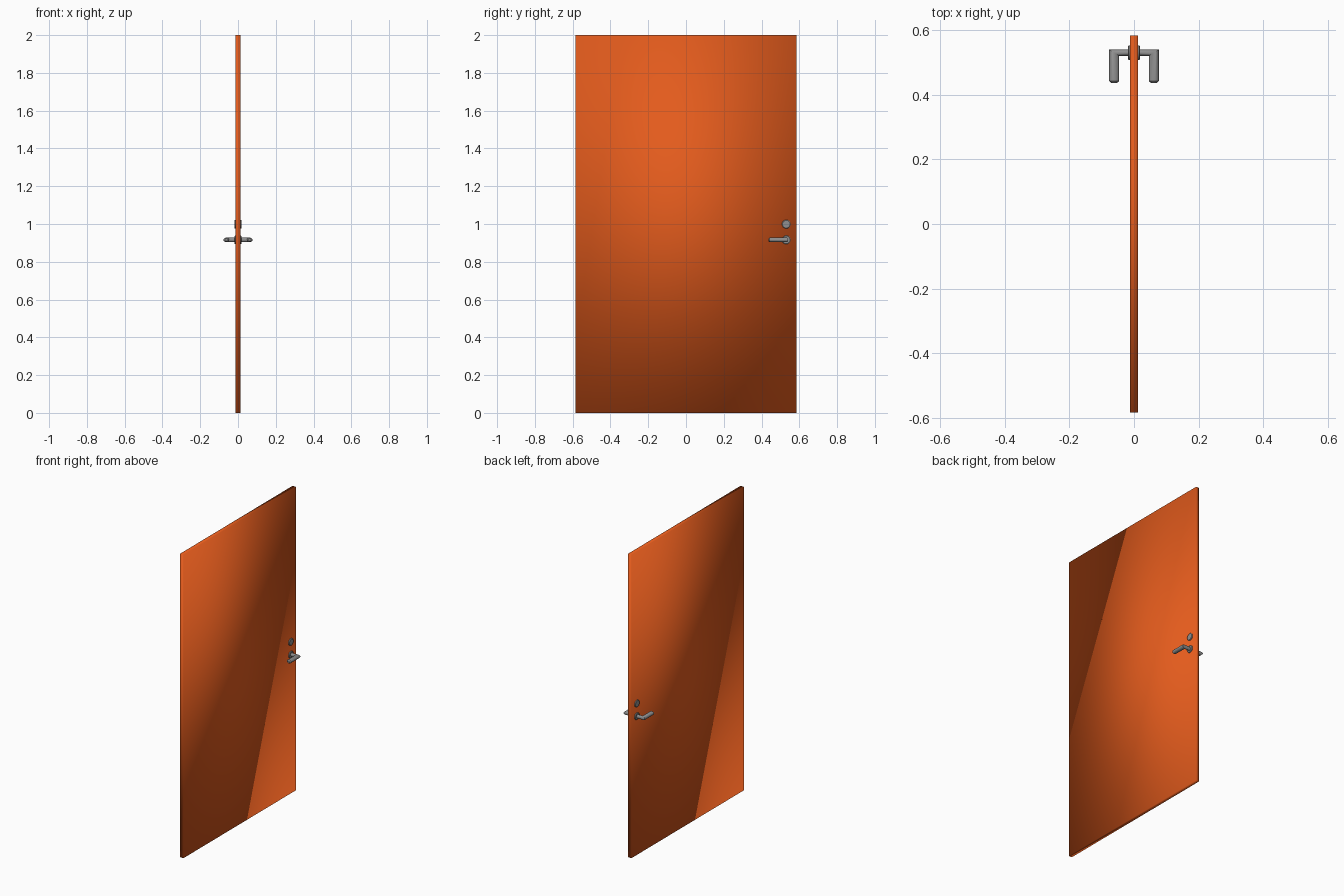
import bpy, bmesh, math

if "Cube" in bpy.data.objects:
    bpy.data.objects.remove(bpy.data.objects["Cube"])

DOOR_T, DOOR_W, DOOR_H = 0.024, 1.17, 2.0
HANDLE_Y, HANDLE_Z, LOCK_Z = 0.531, 0.916, 0.999


def material(name, rgb):
    mat = bpy.data.materials.new(name)
    mat.diffuse_color = (*rgb, 1)
    mat.use_nodes = True
    mat.node_tree.nodes["Principled BSDF"].inputs["Base Color"].default_value = mat.diffuse_color
    return mat


wood = material("orange_wood", (0.77, 0.105, 0.012))
metal = material("dark_metal", (0.28, 0.28, 0.28))


def finish(name, bm, mat, angle=None):
    bmesh.ops.recalc_face_normals(bm, faces=bm.faces)
    mesh = bpy.data.meshes.new(name)
    bm.to_mesh(mesh)
    bm.free()
    ob = bpy.data.objects.new(name, mesh)
    bpy.context.collection.objects.link(ob)
    mesh.materials.append(mat)
    bpy.ops.object.select_all(action='DESELECT')
    bpy.context.view_layer.objects.active = ob
    ob.select_set(True)
    if angle:
        bpy.ops.object.shade_smooth_by_angle(angle=math.radians(angle))
    else:
        bpy.ops.object.shade_smooth()
    return ob


def loft(name, rings):
    """Skin closed rings of points and cap both ends."""
    bm = bmesh.new()
    loops = [[bm.verts.new(p) for p in ring] for ring in rings]
    n = len(loops[0])
    for a, b in zip(loops, loops[1:]):
        for i in range(n):
            j = (i + 1) % n
            bm.faces.new((a[i], a[j], b[j], b[i]))
    bm.faces.new(loops[0])
    bm.faces.new(loops[-1])
    return finish(name, bm, metal, 35)


def plate(name, z, side):
    """Round escutcheon with a slightly bevelled outer rim."""
    rings = []
    for x, r in ((0.008, 0.023), (0.016, 0.023), (0.0185, 0.020)):
        rings.append([(side * x, HANDLE_Y + r * math.cos(t), z + r * math.sin(t))
                      for t in (math.tau * i / 24 for i in range(24))])
    loft(name, rings)


def lever(name, side, n=16):
    """Oval bar with a mitred corner; each section is outer xy, inner xy, half height."""
    sections = (((0.015, 0.541), (0.015, 0.521), 0.012),
                ((0.077, 0.541), (0.046, 0.521), 0.012),
                ((0.077, 0.443), (0.046, 0.443), 0.012),
                ((0.070, 0.437), (0.053, 0.437), 0.007))
    rings = []
    for (ox, oy), (ix, iy), h in sections:
        ring = []
        for i in range(n):
            t = math.tau * i / n
            k = 0.5 + 0.5 * math.cos(t)
            ring.append((side * (ix + (ox - ix) * k), iy + (oy - iy) * k,
                         HANDLE_Z + h * math.sin(t)))
        rings.append(ring)
    loft(name, rings)


# Door leaf, smooth shaded all round
bm = bmesh.new()
bmesh.ops.create_cube(bm, size=1)
for v in bm.verts:
    v.co = (v.co.x * DOOR_T, v.co.y * DOOR_W, (v.co.z + 0.5) * DOOR_H)
finish("door_leaf", bm, wood)

# Matching hardware on both faces
for label, side in (("right", 1), ("left", -1)):
    plate("handle_plate_" + label, HANDLE_Z, side)
    plate("lock_plate_" + label, LOCK_Z, side)
    lever("lever_" + label, side)
